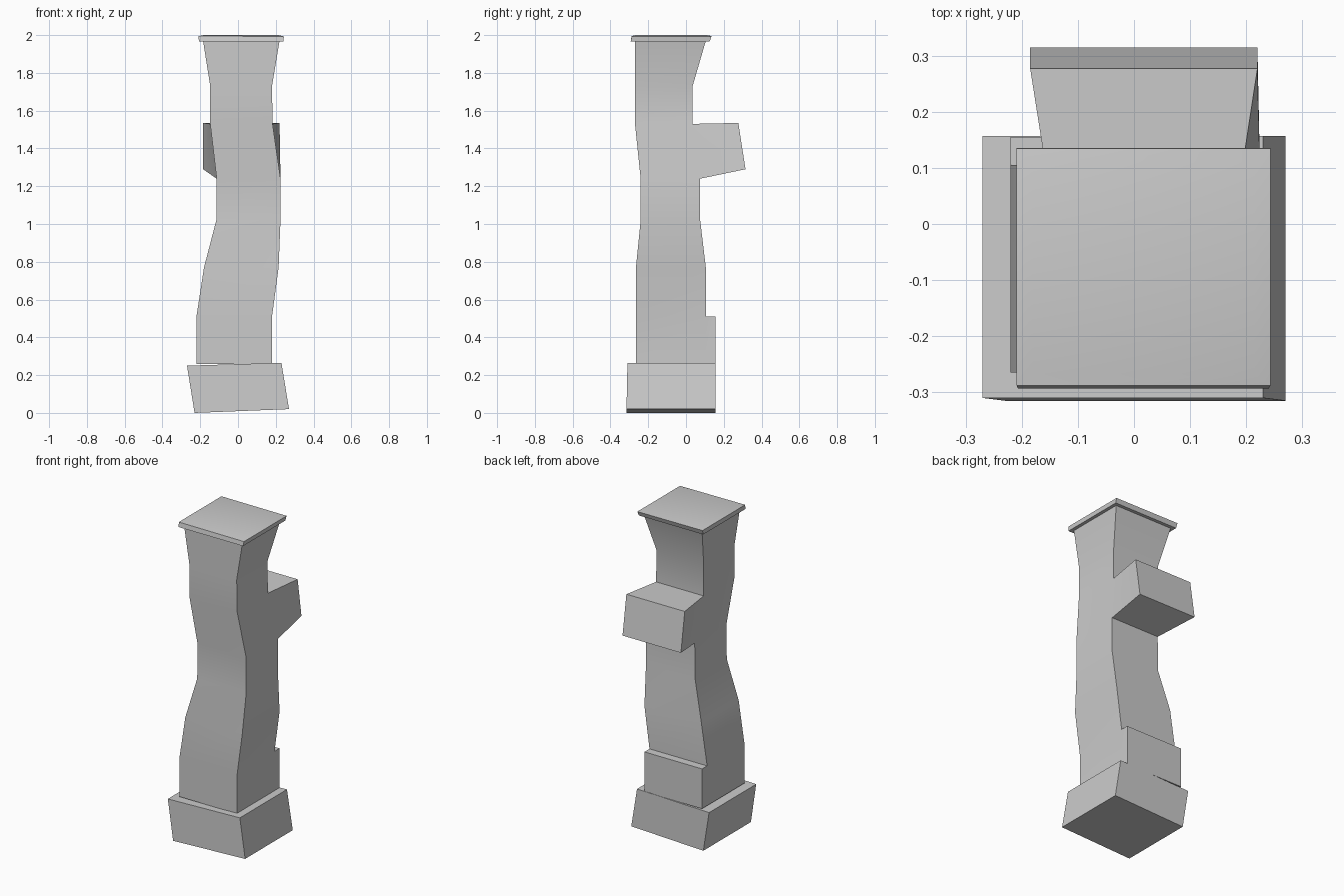
import bpy, bmesh
from mathutils import Vector

cube = bpy.data.objects.get("Cube")
if cube:
    bpy.data.objects.remove(cube, do_unlink=True)

stone = bpy.data.materials.new("grey stone")
stone.use_nodes = True
GREY = (0.6, 0.6, 0.6, 1)
stone.diffuse_color = GREY
stone.node_tree.nodes["Principled BSDF"].inputs["Base Color"].default_value = GREY


def add_object(name, bm):
    bmesh.ops.recalc_face_normals(bm, faces=bm.faces)
    mesh = bpy.data.meshes.new(name)
    bm.to_mesh(mesh)
    bm.free()
    mesh.materials.append(stone)
    obj = bpy.data.objects.new(name, mesh)
    bpy.context.collection.objects.link(obj)
    bpy.ops.object.select_all(action='DESELECT')
    obj.select_set(True)
    bpy.context.view_layer.objects.active = obj
    bpy.ops.object.shade_smooth_by_angle(angle=0.5)


def loft(rings):
    """Stack four-sided rings (left z, right z, left, right, front, back)."""
    bm = bmesh.new()
    loops, backs = [], []
    for zl, zr, l, r, f, b in rings:
        loops.append([bm.verts.new(p) for p in
                      ((l, f, zl), (r, f, zr), (r, b, zr), (l, b, zl))])
    for low, high in zip(loops, loops[1:]):
        for i in range(4):
            j = (i + 1) % 4
            face = bm.faces.new((low[i], low[j], high[j], high[i]))
            if i == 2:
                backs.append(face)
    bm.faces.new(loops[0][::-1])
    bm.faces.new(loops[-1])
    bm.normal_update()
    return bm, backs


def pull_back(bm, face, low, high):
    """Extrude a rear face to (left, right, y, z) lower and upper edges."""
    middle = face.calc_center_median().z
    new = bmesh.ops.extrude_discrete_faces(bm, faces=[face])["faces"][0]
    for left_side, v in zip([v.co.x < new.calc_center_median().x for v in new.verts],
                            list(new.verts)):
        l, r, y, z = low if v.co.z < middle else high
        v.co = Vector((l if left_side else r, y, z))


# Crooked shaft: z, left, right, front, back
profile = [
    (0.26, -0.22, 0.18, -0.265, 0.105),
    (0.51, -0.22, 0.18, -0.265, 0.105),
    (0.77, -0.18, 0.215, -0.265, 0.105),
    (1.02, -0.115, 0.225, -0.24, 0.075),
    (1.24, -0.113, 0.225, -0.24, 0.075),
    (1.53, -0.147, 0.183, -0.27, 0.035),
    (1.73, -0.147, 0.18, -0.27, 0.035),
    (1.97, -0.185, 0.22, -0.27, 0.105),
]
bm, backs = loft([(z, z, l, r, f, b) for z, l, r, f, b in profile])

# Rear foot block and rear bracket grow out of the shaft
pull_back(bm, backs[0], (-0.22, 0.18, 0.155, 0.26), (-0.22, 0.18, 0.155, 0.51))
pull_back(bm, backs[4], (-0.185, 0.22, 0.315, 1.29), (-0.185, 0.22, 0.277, 1.535))
add_object("crooked_shaft", bm)

# Leaning base block
bm, _ = loft([(0, 0.02, -0.23, 0.27, -0.315, 0.157),
              (0.25, 0.265, -0.27, 0.23, -0.31, 0.157)])
add_object("base_block", bm)

# Top slab with a faint raised centre
bm, _ = loft([(1.966, 1.966, -0.207, 0.24, -0.293, 0.125),
              (1.995, 1.993, -0.209, 0.243, -0.288, 0.135),
              (2.0, 2.0, -0.18, 0.215, -0.267, 0.11)])
add_object("top_slab", bm)
